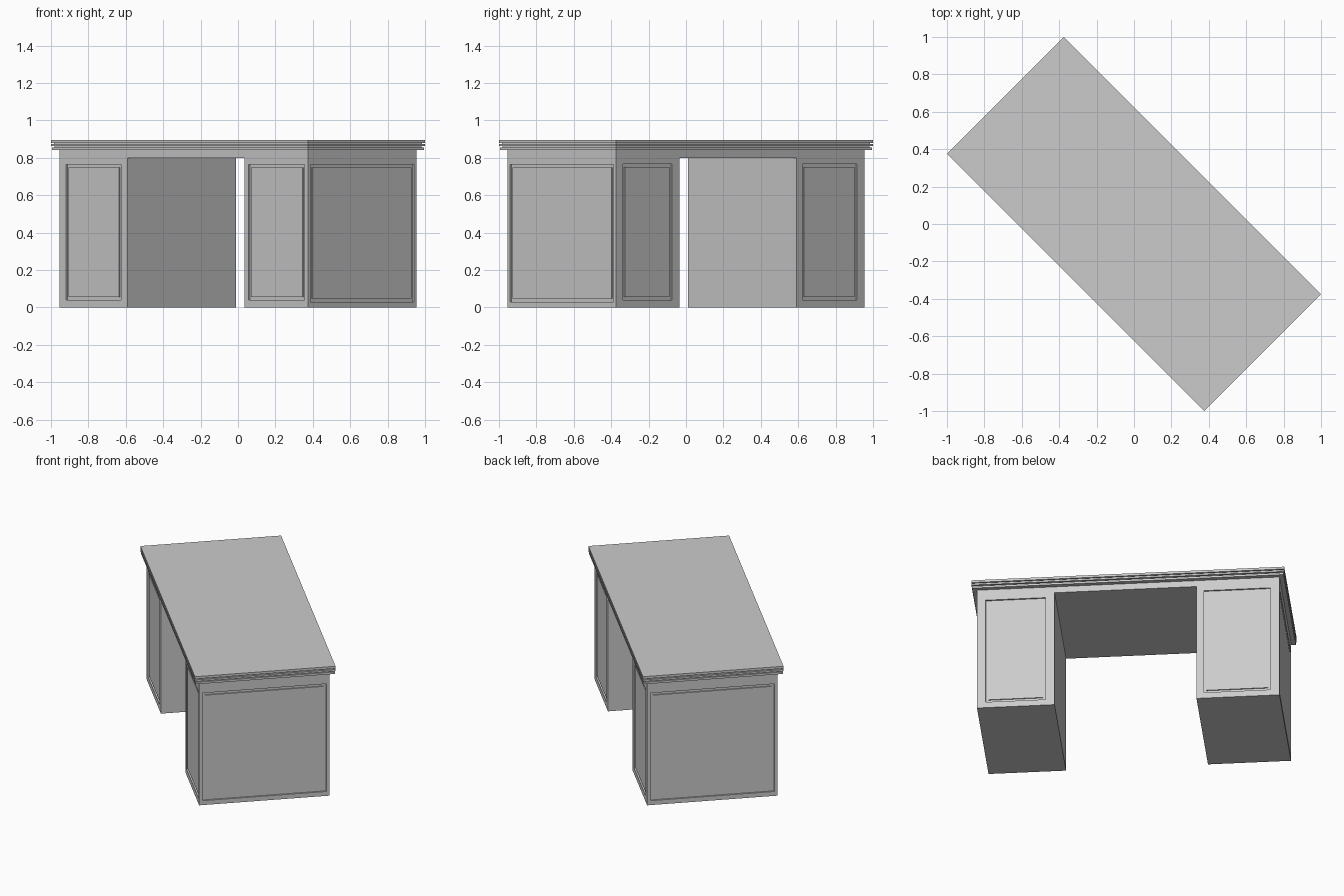
import bpy, bmesh
from math import radians
from mathutils import Matrix

if "Cube" in bpy.data.objects:
    bpy.data.objects.remove(bpy.data.objects["Cube"])

# The whole desk is turned 45 degrees about z
TURN = Matrix.Rotation(radians(-45), 4, 'Z')
HU, HV = 0.94, 0.41            # body half length and half depth
KNEE = (-0.424, 0.458, 0.80)   # knee hole: left, right, top
DEPTH = 0.010                  # panel recess


def add_object(name, bm):
    bmesh.ops.recalc_face_normals(bm, faces=bm.faces)
    mesh = bpy.data.meshes.new(name)
    bm.to_mesh(mesh)
    bm.free()
    ob = bpy.data.objects.new(name, mesh)
    ob.matrix_world = TURN
    bpy.context.collection.objects.link(ob)
    return ob


def add_box(bm, lo, hi):
    size = [b - a for a, b in zip(lo, hi)]
    mid = [(a + b) / 2 for a, b in zip(lo, hi)]
    bmesh.ops.create_cube(bm, size=1, matrix=Matrix.Translation(mid) @ Matrix.Diagonal((*size, 1)))


def panel_box(bm, side, a, b, z0, z1, inner, outer, inset=0.0):
    """Box on a body face, spanning a..b sideways and inner..outer in depth."""
    a, b, z0, z1 = a + inset, b - inset, z0 + inset, z1 - inset
    axis, sign = side
    half = HU if axis == 'u' else HV
    d0, d1 = sorted((sign * (half - inner), sign * (half + outer)))
    if axis == 'u':
        add_box(bm, (d0, a, z0), (d1, b, z1))
    else:
        add_box(bm, (a, d0, z0), (b, d1, z1))


# Body: one inverted U profile extruded through the depth
l, r, t = KNEE
profile = [(-HU, 0), (l, 0), (l, t), (r, t), (r, 0), (HU, 0), (HU, 0.843), (-HU, 0.843)]
bm = bmesh.new()
face = bm.faces.new([bm.verts.new((u, -HV, z)) for u, z in profile])
ext = bmesh.ops.extrude_face_region(bm, geom=[face])
bmesh.ops.translate(bm, vec=(0, 2 * HV, 0),
                    verts=[v for v in ext['geom'] if isinstance(v, bmesh.types.BMVert)])
body = add_object("desk_body", bm)

# Panels: face, sideways range, height range
panels = {
    "front_left_panel": (('v', -1), -0.890, -0.475, 0.04, 0.765),
    "front_right_panel": (('v', -1), 0.490, 0.912, 0.04, 0.765),
    "back_left_panel": (('v', 1), -0.884, -0.470, 0.04, 0.768),
    "back_right_panel": (('v', 1), 0.514, 0.886, 0.04, 0.768),
    "left_end_panel": (('u', -1), -0.390, 0.390, 0.03, 0.765),
    "right_end_panel": (('u', 1), -0.390, 0.390, 0.03, 0.765),
}

# Cut the panel recesses out of the body
bm = bmesh.new()
for spec in panels.values():
    panel_box(bm, *spec, inner=DEPTH, outer=0.05)
cutter = add_object("recess_cutter", bm)
cutter.hide_render = True
mod = body.modifiers.new("recesses", 'BOOLEAN')
mod.operation, mod.solver, mod.object = 'DIFFERENCE', 'EXACT', cutter
bpy.context.view_layer.update()
cut = bpy.data.meshes.new_from_object(body.evaluated_get(bpy.context.evaluated_depsgraph_get()))
body.modifiers.clear()
body.data = cut
bpy.data.objects.remove(cutter)

# Inset boards leave a narrow groove around each panel
for name, spec in panels.items():
    bm = bmesh.new()
    panel_box(bm, *spec, inner=DEPTH + 0.004, outer=-0.003, inset=0.017)
    add_object(name, bm)

# Table top: three layers with shadow grooves between them
layers = [("top_lower_layer", 0.842, 0.856, 0.004), ("top_lower_groove", 0.856, 0.862, 0.014),
          ("top_middle_layer", 0.862, 0.874, 0.0), ("top_upper_groove", 0.874, 0.880, 0.012),
          ("top_board", 0.880, 0.896, 0.0)]
for name, z0, z1, inset in layers:
    bm = bmesh.new()
    u, v = 0.972 - inset, 0.442 - inset
    add_box(bm, (-u, -v, z0), (u, v, z1))
    add_object(name, bm)
